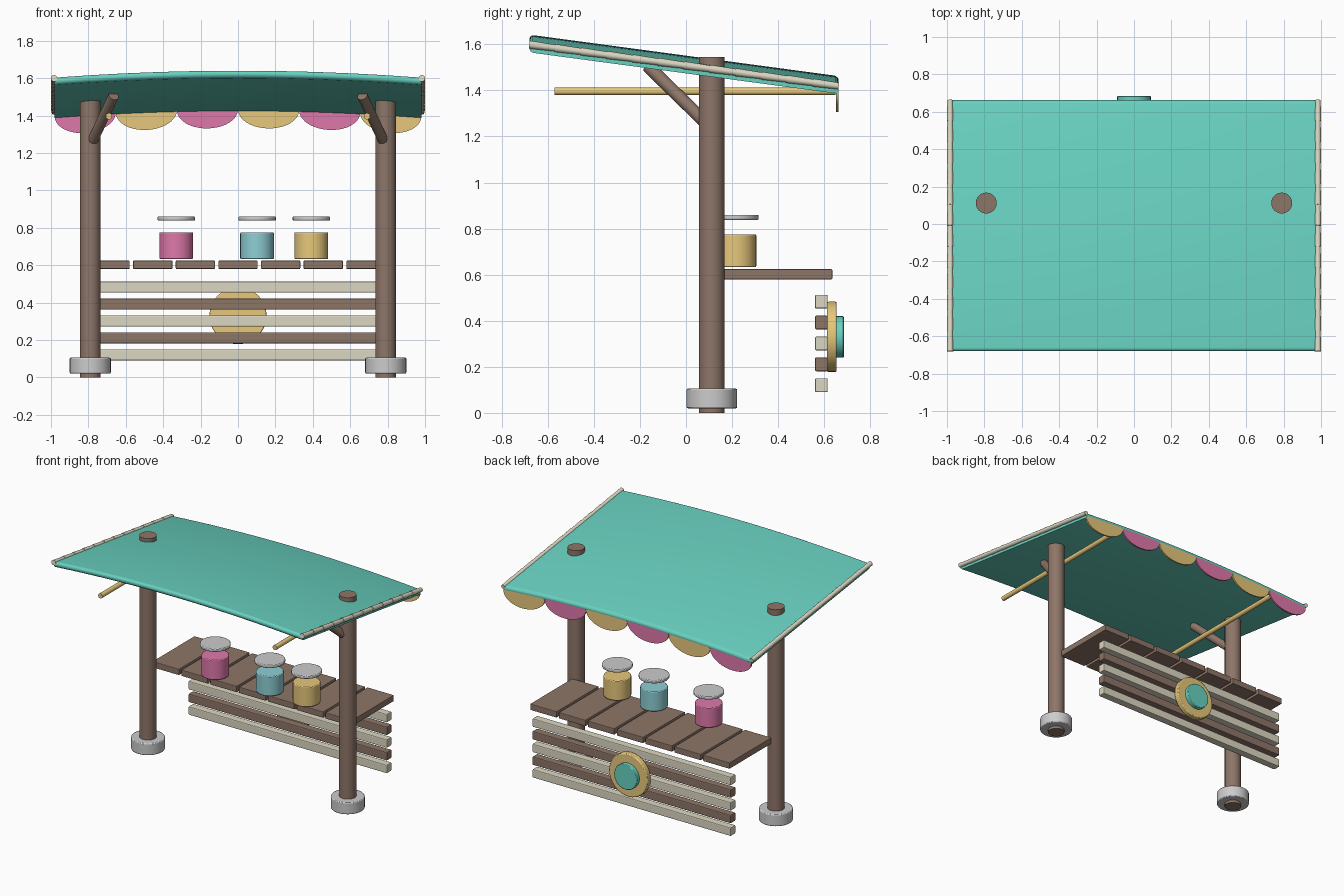
import bpy, bmesh, math
from mathutils import Vector, Matrix

if "Cube" in bpy.data.objects:
    bpy.data.objects.remove(bpy.data.objects["Cube"])


def mat(name, r, g, b):
    m = bpy.data.materials.new(name)
    m.diffuse_color = (r, g, b, 1)
    m.use_nodes = True
    m.node_tree.nodes["Principled BSDF"].inputs["Base Color"].default_value = m.diffuse_color
    return m


TEAL = mat("teal", 0.14, 0.64, 0.53)
BROWN = mat("brown_wood", 0.27, 0.18, 0.14)
CREAM = mat("cream_wood", 0.72, 0.68, 0.54)
GOLD = mat("gold", 0.80, 0.58, 0.20)
PINK = mat("pink", 0.74, 0.19, 0.40)
CYAN = mat("cyan", 0.27, 0.62, 0.66)


def finish(name, bm, material, smooth=True, bevel=0):
    bmesh.ops.recalc_face_normals(bm, faces=bm.faces)
    me = bpy.data.meshes.new(name)
    bm.to_mesh(me)
    bm.free()
    ob = bpy.data.objects.new(name, me)
    bpy.context.collection.objects.link(ob)
    if material:
        me.materials.append(material)
    if bevel:
        b = ob.modifiers.new("bevel", 'BEVEL')
        b.width, b.segments, b.limit_method = bevel, 2, 'ANGLE'
    if smooth:
        bpy.ops.object.select_all(action='DESELECT')
        ob.select_set(True)
        bpy.context.view_layer.objects.active = ob
        bpy.ops.object.shade_smooth_by_angle(angle=math.radians(35))
    return ob


def rod(name, p0, p1, r0, material, r1=None, sides=24, bevel=0):
    p0, p1 = Vector(p0), Vector(p1)
    d = p1 - p0
    bm = bmesh.new()
    m = Matrix.Translation((p0 + p1) / 2) @ d.to_track_quat('Z', 'Y').to_matrix().to_4x4()
    bmesh.ops.create_cone(bm, cap_ends=True, segments=sides, radius1=r0,
                          radius2=r0 if r1 is None else r1, depth=d.length, matrix=m)
    return finish(name, bm, material, bevel=bevel)


def box(name, lo, hi, material, bevel=0.004):
    lo, hi = Vector(lo), Vector(hi)
    bm = bmesh.new()
    bmesh.ops.create_cube(bm, size=1, matrix=Matrix.Translation((lo + hi) / 2)
                          @ Matrix.Diagonal((*(hi - lo), 1)))
    return finish(name, bm, material, smooth=False, bevel=bevel)


# Roof surface: slopes down to the back and arches across x
Y0, Y1, HALF = -0.68, 0.663, 0.98


def roof_z(x, y):
    return 1.585 - 0.18 * (y - Y0) / (Y1 - Y0) + 0.037 * (1 - (x / HALF) ** 2)


# Roof: rounded slab section swept along the arch
T, N = 0.02, 32
profile = []
for yc, start in ((Y1 - T, -90), (Y0 + T, 90)):
    for k in range(9):
        a = math.radians(start + k * 22.5)
        profile.append((yc + T * math.cos(a), T * math.sin(a)))
bm = bmesh.new()
rings = []
for i in range(N + 1):
    x = -HALF + 2 * HALF * i / N
    rings.append([bm.verts.new((x, y, roof_z(x, y) + dz)) for y, dz in profile])
for a, b in zip(rings, rings[1:]):
    for j in range(len(profile)):
        k = (j + 1) % len(profile)
        bm.faces.new((a[j], a[k], b[k], b[j]))
bm.faces.new(rings[0])
bm.faces.new(rings[-1])
finish("roof", bm, TEAL)

# Mirrored supports
SEGS = 12
for s, side in ((-1, "left"), (1, "right")):
    rod(f"{side}_post", (s * 0.79, 0.112, 0), (s * 0.79, 0.112, 1.545), 0.056, BROWN)
    rod(f"{side}_post_foot", (s * 0.79, 0.112, 0.02), (s * 0.79, 0.112, 0.105), 0.11, None,
        sides=32, bevel=0.006)
    rod(f"{side}_brace", (s * 0.775, 0.075, 1.27), (s * 0.665, -0.165, 1.505), 0.028, BROWN)
    rod(f"{side}_roof_rail", (s * 0.69, -0.57, 1.396), (s * 0.69, 0.65, 1.396), 0.017, GOLD)
    # Segmented edge trim
    for k in range(SEGS):
        ends = []
        for t in (k / SEGS, (k + 1) / SEGS):
            y = Y0 + (Y1 - Y0) * t
            ends.append((s * 0.983, y, roof_z(HALF, y) + 0.014))
        rod(f"{side}_trim_{k + 1}", ends[0], ends[1], 0.0175, CREAM, r1=0.0145, sides=12)

# Scalloped valance along the back edge
W = 2 * HALF / 6
for k in range(6):
    xl = -HALF + k * W
    bm = bmesh.new()
    pts = []
    for i in range(21):
        a = math.pi * i / 20
        x = xl + W / 2 - W / 2 * math.cos(a)
        pts.append((x, roof_z(x, Y1) - 0.01 - 0.1 * math.sin(a)))
    for i in range(20, -1, -1):
        x = xl + W * i / 20
        if 0 < i < 20:
            pts.append((x, roof_z(x, Y1) - 0.005))
    f = bm.faces.new([bm.verts.new((x, 0.651, z)) for x, z in pts])
    ext = bmesh.ops.extrude_face_region(bm, geom=[f])
    bmesh.ops.translate(bm, vec=(0, 0.011, 0),
                        verts=[v for v in ext["geom"] if isinstance(v, bmesh.types.BMVert)])
    finish(f"valance_scallop_{k + 1}", bm, GOLD if k % 2 else PINK)

# Counter planks
for k in range(7):
    x = (k - 3) * 0.228
    box(f"counter_plank_{k + 1}", (x - 0.105, 0.16, 0.58), (x + 0.105, 0.635, 0.624), BROWN)

# Slatted panel
for k in range(5):
    z = 0.12 + k * 0.0907
    box(f"panel_slat_{k + 1}", (-0.785, 0.56, z - 0.03), (0.785, 0.615, z + 0.03),
        BROWN if k % 2 else CREAM, bevel=0.006)

# Medallion
rod("medallion_disc", (0, 0.613, 0.33), (0, 0.654, 0.33), 0.153, GOLD, sides=32, bevel=0.006)
rod("medallion_centre", (0, 0.65, 0.33), (0, 0.685, 0.33), 0.09, TEAL, sides=32, bevel=0.004)

# Jars with raised lids
for n, (x, c) in enumerate(((-0.33, PINK), (0.102, CYAN), (0.392, GOLD)), 1):
    rod(f"jar_{n}", (x, 0.215, 0.633), (x, 0.215, 0.775), 0.09, c, sides=32, bevel=0.005)
    rod(f"jar_lid_{n}", (x, 0.215, 0.838), (x, 0.215, 0.86), 0.1, None, sides=32, bevel=0.005)
